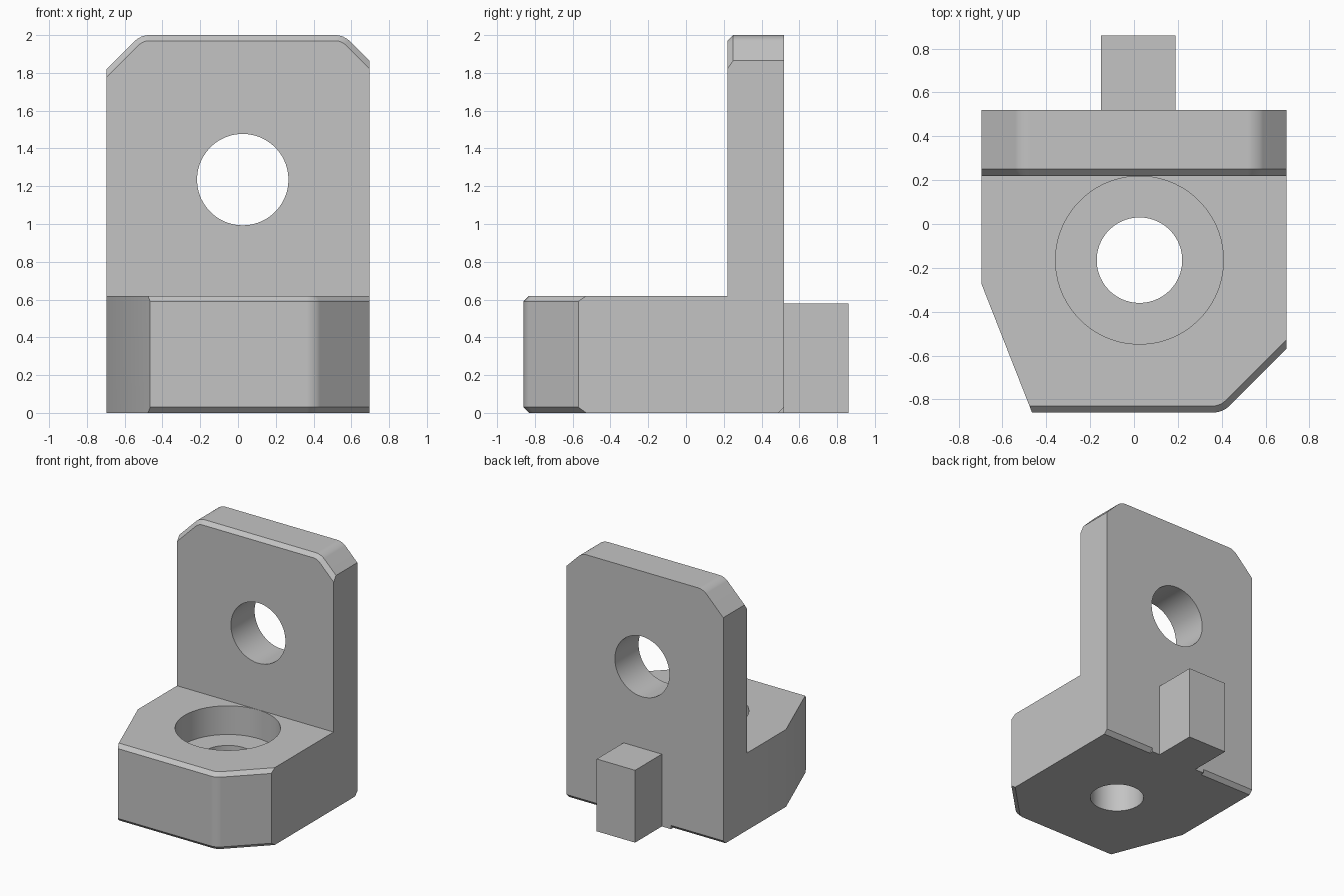
import bpy, bmesh, math
from mathutils import Vector

cube = bpy.data.objects.get("Cube")
if cube:
    bpy.data.objects.remove(cube, do_unlink=True)

grey = bpy.data.materials.new("machined grey")
grey.use_nodes = True
grey.diffuse_color = (0.55, 0.55, 0.55, 1)
grey.node_tree.nodes["Principled BSDF"].inputs["Base Color"].default_value = (0.55, 0.55, 0.55, 1)

# Orientation of a profile (u, v) pushed along w
TO_Z = lambda u, v, w: Vector((u, v, w))
TO_Y = lambda u, v, w: Vector((u, w, v))
TO_X = lambda u, v, w: Vector((w, u, v))


def bevel_where(bm, rule, offset, segments):
    edges = [e for e in bm.edges if rule(e.verts[0].co, e.verts[1].co)]
    bmesh.ops.bevel(bm, geom=edges, offset=offset, segments=segments,
                    profile=0.5, affect='EDGES', clamp_overlap=True)


def prism(name, outline, low, high, place, bevels=()):
    """Extrude an outline, then bevel the edges picked by each rule."""
    bm = bmesh.new()
    face = bm.faces.new([bm.verts.new(place(u, v, low)) for u, v in outline])
    ext = bmesh.ops.extrude_face_region(bm, geom=[face])
    shift = place(0, 0, high - low)
    for item in ext["geom"]:
        if isinstance(item, bmesh.types.BMVert):
            item.co += shift
    bmesh.ops.recalc_face_normals(bm, faces=bm.faces)
    for rule, offset, segments in bevels:
        bevel_where(bm, rule, offset, segments)
    bmesh.ops.recalc_face_normals(bm, faces=bm.faces)
    mesh = bpy.data.meshes.new(name)
    bm.to_mesh(mesh)
    bm.free()
    mesh.materials.append(grey)
    obj = bpy.data.objects.new(name, mesh)
    bpy.context.collection.objects.link(obj)
    return obj


def circle(cu, cv, radius, count=64):
    steps = [math.tau * (i + 0.5) / count for i in range(count)]
    return [(cu + radius * math.cos(a), cv + radius * math.sin(a)) for a in steps]


def combine(target, other, operation):
    """Apply a boolean and remove the helper."""
    mod = target.modifiers.new("combine", 'BOOLEAN')
    mod.object, mod.operation, mod.solver = other, operation, 'EXACT'
    bpy.context.view_layer.objects.active = target
    bpy.ops.object.modifier_apply(modifier=mod.name)
    bpy.data.objects.remove(other, do_unlink=True)


LEFT, RIGHT, FRONT, PLATE, BACK = 0.695, -0.695, -0.86, 0.22, 0.52
CHAMFER = 0.03
near = lambda a, b: abs(a - b) < 0.001

# Base block: clipped corners, one rounded, chamfered front rims
base_outline = [(RIGHT, PLATE), (RIGHT, -0.275), (-0.465, FRONT),
                (0.405, FRONT), (LEFT, -0.57), (LEFT, PLATE)]
bracket = prism("bracket", base_outline, 0, 0.62, TO_Z, [
    (lambda a, b: near(a.x, 0.405) and near(b.x, 0.405), 0.04, 4),
    (lambda a, b: near(a.z, b.z) and max(a.y, b.y) < -0.5, CHAMFER, 1)])

# Upright plate: two clipped, rounded corners and a chamfered front rim
plate_outline = [(RIGHT, 0), (RIGHT, 1.82), (-0.515, 2), (0.56, 2), (LEFT, 1.865), (LEFT, 0)]
plate = prism("upright_plate", plate_outline, PLATE, BACK, TO_Y, [
    (lambda a, b: near(a.z, 2) and near(b.z, 2) and near(a.x, b.x), 0.04, 4),
    (lambda a, b: near(a.y, PLATE) and near(b.y, PLATE) and min(a.z, b.z) > 1.8, CHAMFER, 1)])
combine(bracket, plate, 'UNION')

# Chamfer under the back edge, stopping short of the tab
wedge = [(BACK - 0.04, -0.01), (BACK + 0.01, -0.01), (BACK + 0.01, 0.04)]
for start, end in ((-0.8, -0.23), (0.26, 0.8)):
    combine(bracket, prism("edge_cutter", wedge, start, end, TO_X), 'DIFFERENCE')

# Rear tab
tab_outline = [(-0.15, BACK), (0.19, BACK), (0.19, 0.86), (-0.15, 0.86)]
combine(bracket, prism("rear_tab", tab_outline, 0, 0.58, TO_Z), 'UNION')

# Plate hole, base hole and its counterbore
holes = [(circle(0.025, 1.235, 0.242), 0.1, 0.7, TO_Y),
         (circle(0.025, -0.165, 0.383), 0.39, 0.7, TO_Z),
         (circle(0.025, -0.165, 0.195), -0.1, 0.5, TO_Z)]
for outline, low, high, place in holes:
    combine(bracket, prism("hole_cutter", outline, low, high, place), 'DIFFERENCE')

# Smooth bores and rounded corners, crisp edges elsewhere
bpy.ops.object.select_all(action='DESELECT')
bracket.select_set(True)
bpy.context.view_layer.objects.active = bracket
bpy.ops.object.shade_smooth_by_angle(angle=math.radians(30))
weighted = bracket.modifiers.new("flat_faces", 'WEIGHTED_NORMAL')
weighted.keep_sharp = True
